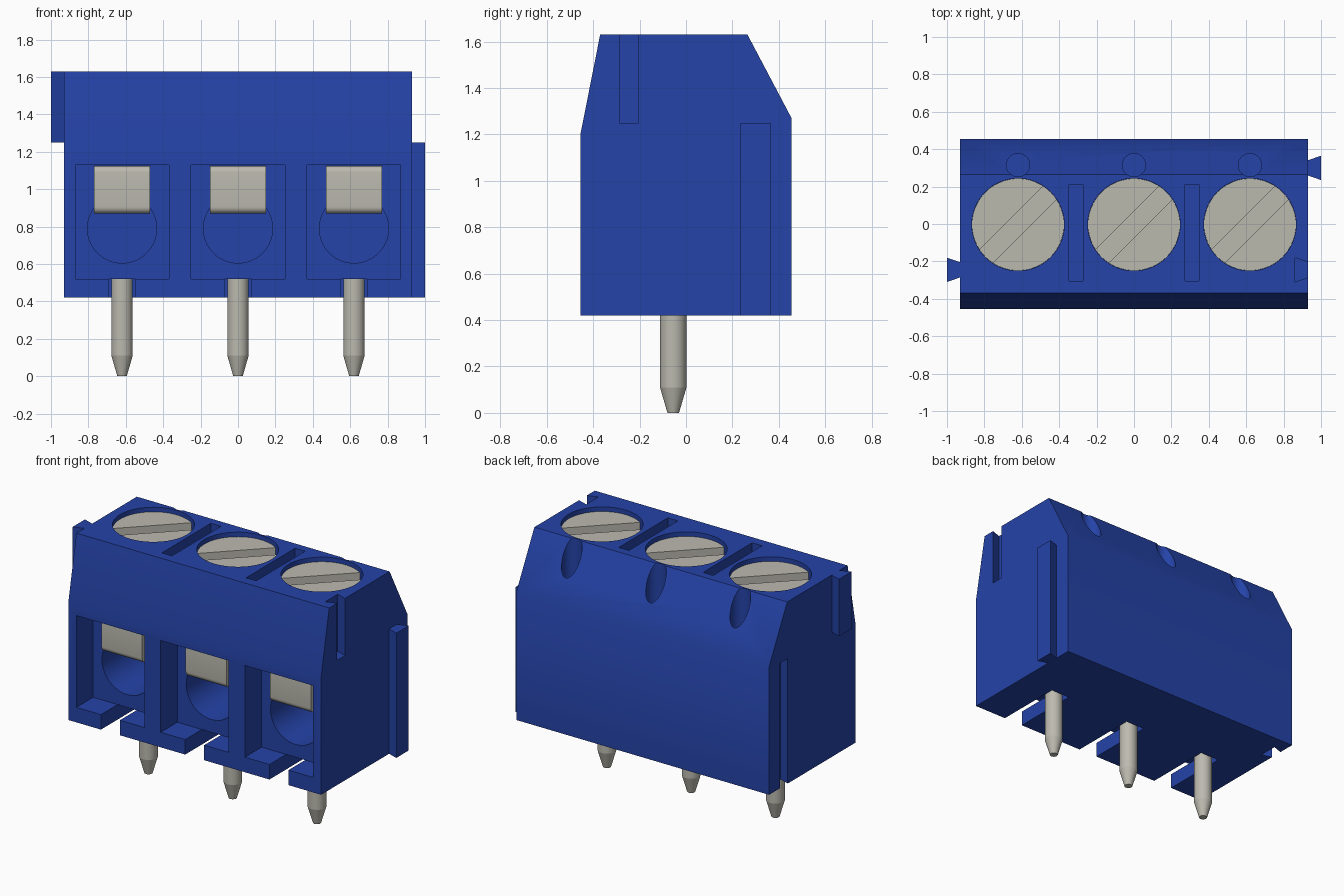
import bpy, bmesh, math
from mathutils import Matrix

cube = bpy.data.objects.get("Cube")
if cube:
    bpy.data.objects.remove(cube, do_unlink=True)


def material(name, rgb, metallic=0.0):
    m = bpy.data.materials.new(name)
    m.use_nodes = True
    m.diffuse_color = (*rgb, 1)
    node = m.node_tree.nodes["Principled BSDF"]
    node.inputs["Base Color"].default_value = (*rgb, 1)
    node.inputs["Roughness"].default_value = 0.5
    return m


BLUE = material("blue plastic", (0.018, 0.056, 0.39))
METAL = material("tin metal", (0.50, 0.49, 0.43))


def finish(bm, name, mat):
    bmesh.ops.recalc_face_normals(bm, faces=bm.faces)
    me = bpy.data.meshes.new(name)
    bm.to_mesh(me)
    bm.free()
    me.materials.append(mat)
    ob = bpy.data.objects.new(name, me)
    bpy.context.collection.objects.link(ob)
    return ob


def prism(name, points, lo, hi, axis="z", mat=BLUE):
    """Extrude a 2D outline: (x, y) along z, or (y, z) along x."""
    bm = bmesh.new()
    place = (lambda a, b: (a, b, lo)) if axis == "z" else (lambda a, b: (lo, a, b))
    face = bm.faces.new([bm.verts.new(place(a, b)) for a, b in points])
    new = bmesh.ops.extrude_face_region(bm, geom=[face])["geom"]
    step = (0, 0, hi - lo) if axis == "z" else (hi - lo, 0, 0)
    bmesh.ops.translate(bm, vec=step, verts=[v for v in new if isinstance(v, bmesh.types.BMVert)])
    return finish(bm, name, mat)


def box(name, x0, x1, y0, y1, z0, z1, mat=BLUE):
    return prism(name, [(x0, y0), (x1, y0), (x1, y1), (x0, y1)], z0, z1, "z", mat)


def cone(name, x, y, z0, z1, r0, r1=None, mat=BLUE, sides=64):
    bm = bmesh.new()
    bmesh.ops.create_cone(bm, cap_ends=True, segments=sides, radius1=r0,
                          radius2=r0 if r1 is None else r1, depth=z1 - z0,
                          matrix=Matrix.Translation((x, y, (z0 + z1) / 2)))
    return finish(bm, name, mat)


def cut(target, cutter):
    cutter.hide_render = True
    mod = target.modifiers.new("cut", "BOOLEAN")
    mod.operation = "DIFFERENCE"
    mod.solver = "EXACT"
    mod.object = cutter
    bpy.context.view_layer.objects.active = target
    bpy.ops.object.modifier_apply(modifier=mod.name)
    bpy.data.objects.remove(cutter, do_unlink=True)


def smooth(ob):
    bpy.ops.object.select_all(action="DESELECT")
    ob.select_set(True)
    bpy.context.view_layer.objects.active = ob
    bpy.ops.object.shade_smooth_by_angle(angle=math.radians(30))


def dovetail(name, x_narrow, x_wide, y, z0, z1):
    return prism(name, [(x_narrow, y - 0.04), (x_wide, y - 0.065),
                        (x_wide, y + 0.065), (x_narrow, y + 0.04)], z0, z1)


XL, XR = -0.93, 0.93
POLES = (-0.62, 0.0, 0.62)

# Housing with sloped front and back shoulders
housing = prism("housing", [(-0.455, 0.42), (0.455, 0.42), (0.455, 1.27),
                            (0.265, 1.63), (-0.37, 1.63), (-0.455, 1.2)], XL, XR, "x")

# Interlocking grooves on the sides
cut(housing, dovetail("groove_cutter", XR + 0.003, XR - 0.07, -0.245, 1.25, 1.7))
cut(housing, dovetail("groove_cutter", XL - 0.003, XL + 0.07, 0.30, 0.35, 1.25))

for i, x in enumerate(POLES):
    # Front wire pocket, round wire hole and pin slot
    cut(housing, box("pocket_cutter", x - 0.25, x + 0.25, -0.6, -0.28, 0.52, 1.13))
    hole = cone("wire_hole_cutter", 0, 0, -0.25, 0.25, 0.185)
    hole.data.transform(Matrix.Translation((x, -0.05, 0.79)) @ Matrix.Rotation(math.pi / 2, 4, "X"))
    cut(housing, hole)
    cut(housing, box("pin_slot_cutter", x - 0.07, x + 0.07, -0.6, 0.01, 0.3, 0.52))
    # Screw well and test hole in the back shoulder
    cut(housing, cone("screw_well_cutter", x, -0.003, 1.45, 1.75, 0.247))
    cut(housing, cone("test_hole_cutter", x, 0.315, 1.2, 1.75, 0.062, sides=32))

# Narrow slots between the screws
for x in (-0.31, 0.31):
    cut(housing, box("top_slot_cutter", x - 0.037, x + 0.037, -0.305, 0.21, 1.47, 1.75))
smooth(housing)

# Interlocking tabs
dovetail("right_tab", XR - 0.002, 1.0, 0.30, 0.42, 1.25)
dovetail("left_tab", XL + 0.002, -1.0, -0.245, 1.25, 1.63)

for i, x in enumerate(POLES, 1):
    # Slotted screw head
    screw = cone(f"screw_{i}", x, -0.003, 1.44, 1.60, 0.246, mat=METAL)
    slot = box("screw_slot_cutter", -0.4, 0.4, -0.05, 0.05, 1.55, 1.7, METAL)
    slot.data.transform(Matrix.Translation((x, -0.003, 0)) @ Matrix.Rotation(math.pi / 4, 4, "Z"))
    cut(screw, slot)
    smooth(screw)

    # Wire clamp with rolled lower and upper edges
    outline = [(-0.25, 1.125), (-0.25, 0.87)]
    r = 0.035
    for cz, start in ((0.87 + r, 270), (1.125 - r, 180)):
        for k in range(7):
            a = math.radians(start - 15 * k)
            outline.append((-0.335 + r + r * math.cos(a), cz + r * math.sin(a)))
    smooth(prism(f"wire_clamp_{i}", outline, x - 0.15, x + 0.15, "x", METAL))

    # Solder pin with tapered tip
    smooth(cone(f"pin_{i}", x, -0.055, 0.11, 0.53, 0.057, mat=METAL, sides=32))
    smooth(cone(f"pin_tip_{i}", x, -0.055, 0.0, 0.11, 0.025, 0.057, METAL, 32))
